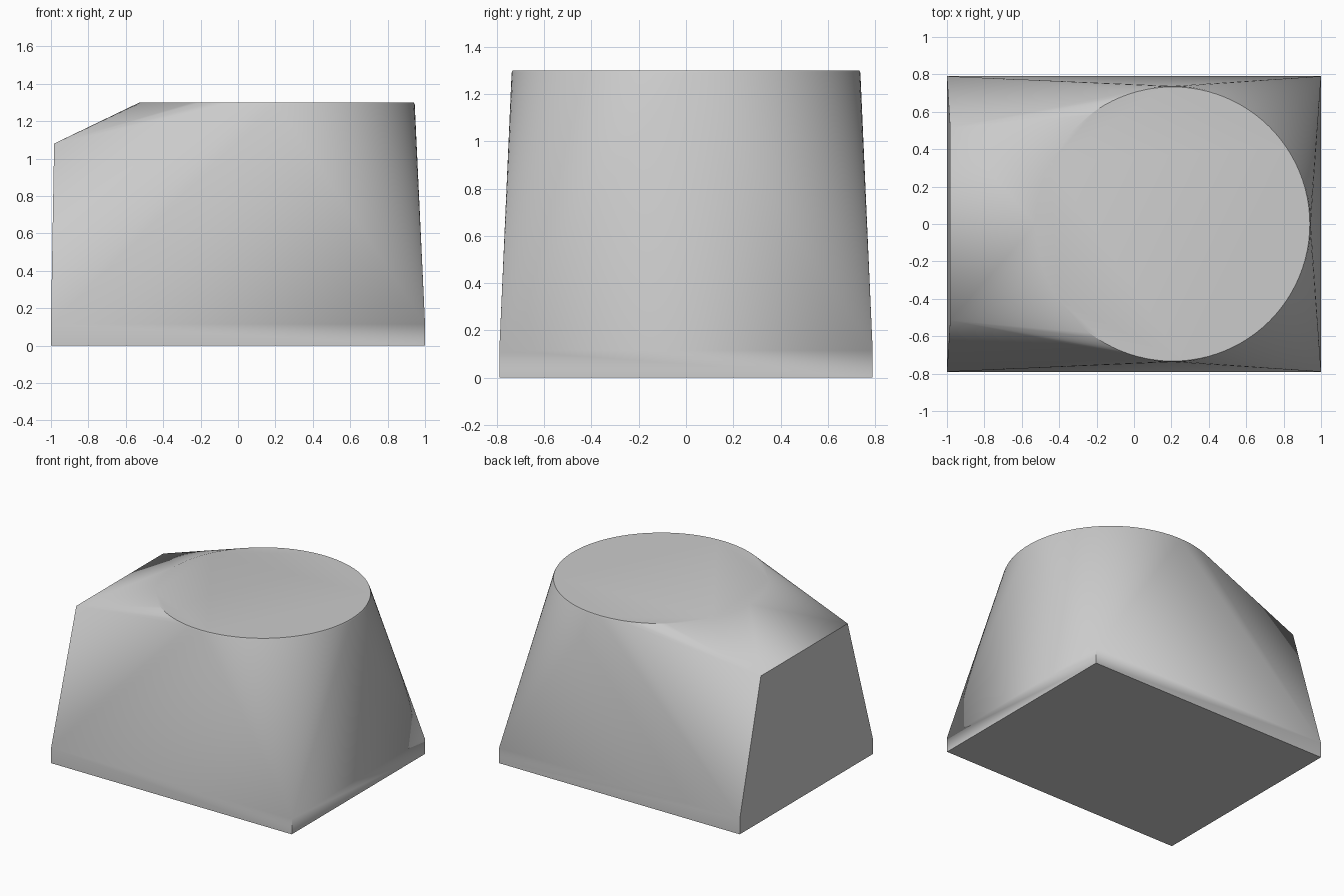
import bpy, bmesh, math

cube = bpy.data.objects.get("Cube")
if cube:
    bpy.data.objects.remove(cube, do_unlink=True)

# Single grey material
grey = bpy.data.materials.new("light_grey")
colour = (0.6, 0.6, 0.6, 1)
grey.use_nodes = True
grey.diffuse_color = colour
grey.node_tree.nodes["Principled BSDF"].inputs["Base Color"].default_value = colour

bm = bmesh.new()


def add_ring(radius, z, centre_x=0.207, segments=96):
    for i in range(segments):
        a = math.tau * i / segments
        bm.verts.new((centre_x + radius * math.cos(a), radius * math.sin(a), z))


# Rectangular base with a short upright lip
for x in (-1, 1):
    for y in (-0.79, 0.79):
        for z in (0, 0.115):
            bm.verts.new((x, y, z))

# Raised shoulder on the right end
for y in (-0.515, 0.515):
    bm.verts.new((-0.983, y, 1.08))

# Round top with a slightly softened rim
add_ring(0.738, 1.29)
add_ring(0.733, 1.30)

# Skin stretched over base, shoulder and top
hull = bmesh.ops.convex_hull(bm, input=bm.verts[:])
loose = {v for v in hull["geom_interior"] + hull["geom_unused"]
         if isinstance(v, bmesh.types.BMVert)}
bmesh.ops.delete(bm, geom=list(loose), context='VERTS')
bmesh.ops.dissolve_limit(bm, angle_limit=math.radians(0.1),
                         verts=bm.verts[:], edges=bm.edges[:])
bmesh.ops.recalc_face_normals(bm, faces=bm.faces[:])

mesh = bpy.data.meshes.new("tapered_block")
bm.to_mesh(mesh)
bm.free()
mesh.materials.append(grey)
block = bpy.data.objects.new("tapered_block", mesh)
bpy.context.collection.objects.link(block)

bpy.ops.object.select_all(action='DESELECT')
block.select_set(True)
bpy.context.view_layer.objects.active = block
bpy.ops.object.shade_smooth_by_angle(angle=math.radians(30))
